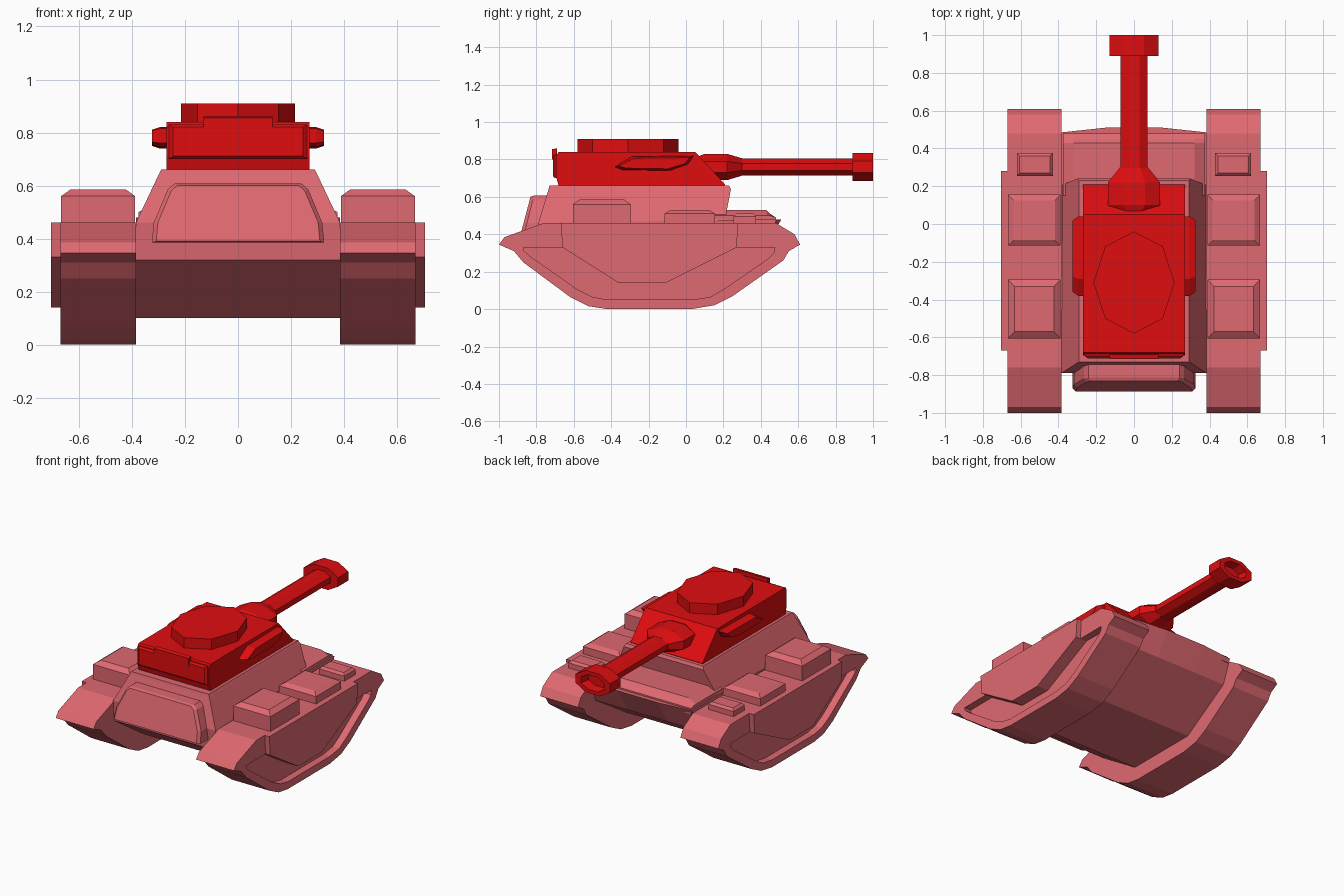
import bpy
import bmesh
from math import cos, sin, pi

cube = bpy.data.objects.get("Cube")
if cube:
    bpy.data.objects.remove(cube, do_unlink=True)


def material(name, color):
    mat = bpy.data.materials.new(name)
    mat.use_nodes = True
    mat.diffuse_color = color
    mat.node_tree.nodes["Principled BSDF"].inputs["Base Color"].default_value = color
    return mat


pink = material("dusty pink", (0.74, 0.14, 0.165, 1))
red = material("bright red", (0.74, 0.004, 0.005, 1))


def loft(name, rings, mat, mirror=False):
    """Skin a list of equal-length point rings and cap both ends."""
    bm = bmesh.new()
    loops = [[bm.verts.new(p) for p in ring] for ring in rings]
    count = len(loops[0])
    for a, b in zip(loops, loops[1:]):
        for i in range(count):
            j = (i + 1) % count
            bm.faces.new((a[i], a[j], b[j], b[i]))
    bm.faces.new(loops[0])
    bm.faces.new(loops[-1])
    bmesh.ops.recalc_face_normals(bm, faces=bm.faces)
    mesh = bpy.data.meshes.new(name)
    bm.to_mesh(mesh)
    bm.free()
    mesh.materials.append(mat)
    obj = bpy.data.objects.new(name, mesh)
    bpy.context.collection.objects.link(obj)
    if mirror:
        obj.modifiers.new("Mirror", 'MIRROR')
    return obj


def side(x, profile):
    """Place a (y, z) profile at a given x."""
    return [(x, y, z) for y, z in profile]


def rect(x0, x1, y0, y1, z, inset=0.0):
    a, b, c, d = x0 + inset, x1 - inset, y0 + inset, y1 - inset
    return [(a, c, z), (b, c, z), (b, d, z), (a, d, z)]


def chamfer_box(name, xs, ys, zs, inset, mat, mirror=False):
    """Box with straight walls up to the middle height, then a chamfered lid."""
    return loft(name, [rect(*xs, *ys, zs[0]), rect(*xs, *ys, zs[1]),
                       rect(*xs, *ys, zs[2], inset)], mat, mirror)


def oval(y, rx, rz, z=0.76):
    """Flat-topped octagon around the gun axis."""
    return [(rx * cos(a), y, z + rz * sin(a))
            for a in [(k + 0.5) * pi / 4 for k in range(8)]]


# Tracks: outer loop, rim and recessed side
outer = [(-1, .345), (-.97, .385), (-.76, .46), (.48, .46), (.58, .4), (.61, .345),
         (.55, .31), (.52, .26), (.25, .07), (.15, .02), (.03, 0), (-.42, 0),
         (-.52, .015), (-.62, .065), (-.87, .25), (-.92, .31)]
inner = [(-.87, .33), (-.8, .33), (-.76, .33), (.3, .33), (.45, .33), (.475, .33),
         (.47, .3), (.44, .27), (.2, .105), (.13, .065), (.03, .05), (-.42, .05),
         (-.5, .065), (-.58, .105), (-.83, .28), (-.865, .31)]
loft("track", [side(.385, outer), side(.67, outer), side(.67, inner), side(.62, inner)],
     pink, True)

# Side skirts
skirt = [(-.67, .46), (-.66, .33), (-.36, .14), (-.11, .14), (.27, .33), (.28, .46)]
loft("side_skirt", [side(.6, skirt), side(.705, skirt)], pink, True)

# Stowage boxes on the track guards
chamfer_box("front_stowage_box", (.388, .667), (-.605, -.295), (.45, .56, .585), .035, pink, True)
chamfer_box("rear_stowage_box", (.388, .667), (-.115, .155), (.45, .51, .53), .03, pink, True)
chamfer_box("guard_hatch_base", (.43, .62), (.255, .375), (.45, .495, .51), .015, pink, True)

# Lower hull with a slightly bowed rear
def hull_profile(bow):
    return [(-.79, .46), (-.78, .32), (-.45, .1), (.07, .1), (.42, .32), (.485 + bow, .48)]


loft("lower_hull", [side(-.385, hull_profile(0)), side(-.15, hull_profile(.025)),
                    side(.15, hull_profile(.025)), side(.385, hull_profile(0))], pink)

# Upper hull
loft("upper_hull", [rect(-.385, .385, -.79, .205, .46), rect(-.3, .3, -.735, .24, .64),
                    rect(-.29, .29, -.73, .23, .66)], pink)

# Engine deck
deck = [(.15, .45), (.15, .53), (.43, .53), (.45, .51), (.48, .49), (.48, .45)]
loft("engine_deck", [side(-.375, [(y, min(z, .5)) for y, z in deck]), side(-.32, deck),
                     side(.32, deck), side(.375, [(y, min(z, .5)) for y, z in deck])], pink)

# Sloped nose plate
nose = [(-.325, .385), (.325, .385), (.318, .46), (.265, .585), (.24, .607),
        (-.24, .607), (-.265, .585), (-.318, .46)]


def nose_ring(y, scale):
    return [(x * scale, y + .25 * (z - .46), .49 + (z - .49) * scale) for x, z in nose]


loft("nose_plate", [nose_ring(-.74, 1), nose_ring(-.85, 1), nose_ring(-.868, .95)], pink)

# Turret body with sloped gun face
turret = [(-.68, .655), (-.695, .71), (-.695, .82), (-.68, .84), (.05, .84), (.21, .665), (.2, .655)]
loft("turret", [side(-.27, turret), side(.27, turret)], red)

# Roof hatch
loft("roof_hatch", [[(.215 * sin(k * pi / 4), -.31 + .27 * cos(k * pi / 4), z)
                     for k in range(8)] for z in (.83, .91)], red)

# Bustle panel and its raised lip
def panel(y, w, low, high):
    return [(-w, y, low), (w, y, low), (w, y, high), (-w, y, high)]


loft("bustle_panel", [panel(-.68, .26, .7, .83), panel(-.7, .26, .7, .83),
                      panel(-.712, .245, .712, .82)], red)
loft("bustle_lip", [panel(-.69, .13, .8, .86), panel(-.716, .13, .8, .855)], red)

# Turret side pods
pod = [(-.38, .76), (-.29, .815), (.04, .82), (.01, .775), (-.09, .74), (-.34, .745)]
pod_face = [(-.17 + (y + .17) * .9, .78 + (z - .78) * .75) for y, z in pod]
loft("turret_pod", [side(.26, pod), side(.295, pod), side(.325, pod_face)], red, True)

# Gun: mantlet, barrel and hollow muzzle
loft("gun_mantlet", [oval(.04, .08, .05), oval(.1, .15, .076), oval(.22, .15, .076),
                     oval(.3, .08, .05)], red)
loft("gun_barrel", [oval(.25, .078, .049), oval(.93, .078, .049)], red)
loft("muzzle", [oval(.89, .14, .08), oval(1, .14, .08), oval(1, .095, .054),
                oval(.94, .08, .046)], red)
